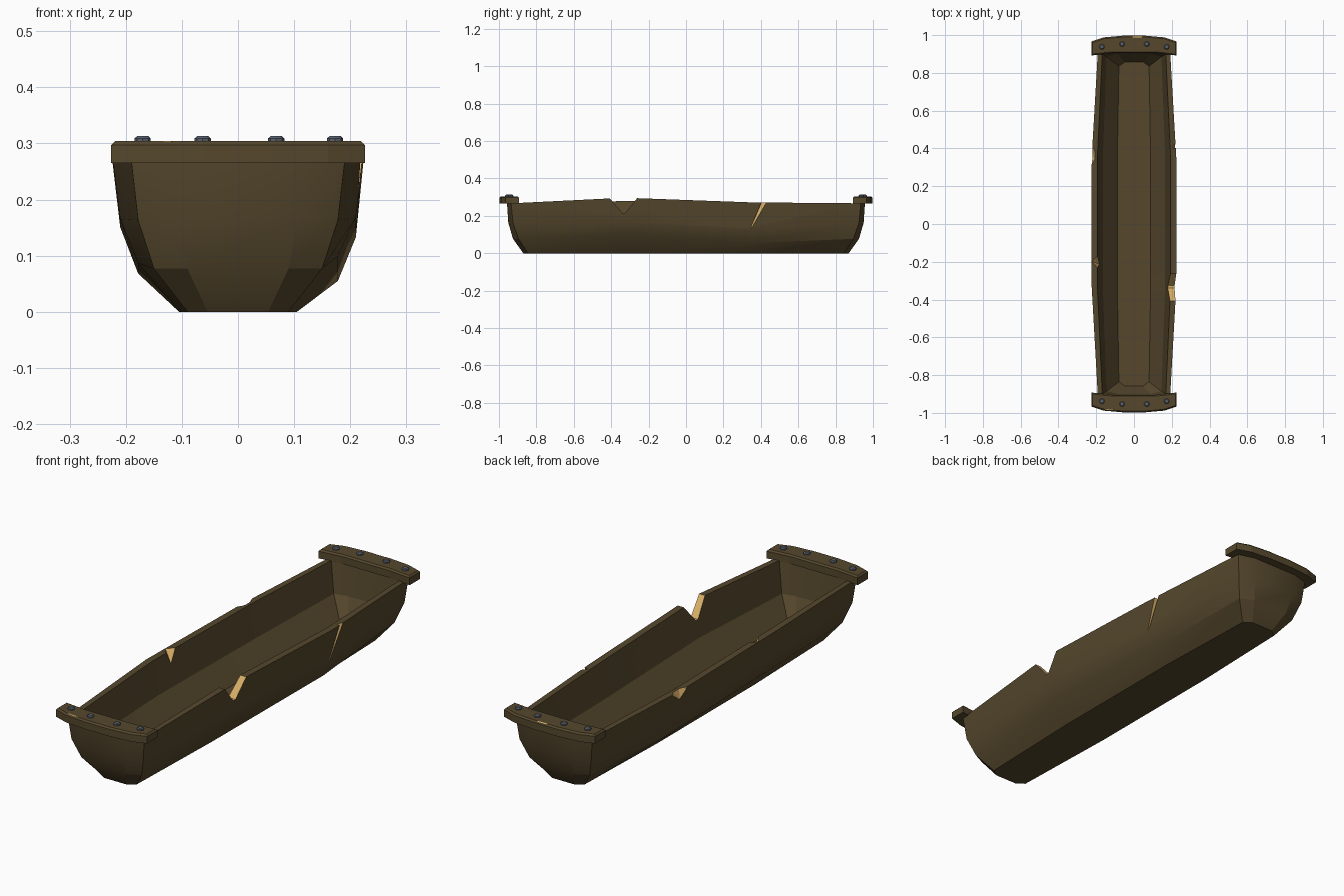
import bpy, bmesh, math

if "Cube" in bpy.data.objects:
    bpy.data.objects.remove(bpy.data.objects["Cube"])


def material(name, rgb):
    m = bpy.data.materials.new(name)
    m.diffuse_color = (*rgb, 1)
    m.use_nodes = True
    m.node_tree.nodes["Principled BSDF"].inputs["Base Color"].default_value = m.diffuse_color
    return m


WOOD = material("dark wood", (0.092, 0.064, 0.026))
RAW = material("raw wood", (0.70, 0.43, 0.14))
IRON = material("iron", (0.10, 0.12, 0.155))


def finish(bm, name, mats, index=0):
    bmesh.ops.recalc_face_normals(bm, faces=bm.faces[:])
    me = bpy.data.meshes.new(name)
    for f in bm.faces:
        f.material_index = index
    bm.to_mesh(me)
    bm.free()
    for m in mats:
        me.materials.append(m)
    ob = bpy.data.objects.new(name, me)
    bpy.context.collection.objects.link(ob)
    return ob


def activate(ob):
    bpy.ops.object.select_all(action='DESELECT')
    ob.select_set(True)
    bpy.context.view_layer.objects.active = ob


def chip(target, pts):
    """Cut a convex splinter out of target, leaving raw wood on the cut."""
    bm = bmesh.new()
    verts = [bm.verts.new(p) for p in pts]
    bmesh.ops.convex_hull(bm, input=verts)
    cutter = finish(bm, "chip_cutter", [WOOD, RAW], 1)
    cutter.hide_render = True
    mod = target.modifiers.new("chip", 'BOOLEAN')
    mod.operation, mod.solver, mod.object = 'DIFFERENCE', 'EXACT', cutter
    activate(target)
    bpy.ops.object.modifier_apply(modifier=mod.name)
    bpy.data.objects.remove(cutter)


# Hull: rings lofted up the outside, over the rim and down the inside
def ring(bm, wm, we, z, yc, ye, d1=0, d2=0):
    right = [(we, -yc, 0), (wm, -.33, d1), (wm, .35, d2), (we, yc, 0)]
    left = [(-x, y, d * .4) for x, y, d in reversed(right)]
    h = we * .6
    pts = right + [(h, ye, 0), (-h, ye, 0)] + left + [(-h, -ye, 0), (h, -ye, 0)]
    return [bm.verts.new((x, y, z + d)) for x, y, d in pts]


levels = [  # mid width, end width, height, corner y, end y, height shifts
    (.105, .090, .000, .845, .870),
    (.178, .150, .077, .895, .925, .023, -.022),
    (.210, .178, .163, .925, .950, .005, -.03),
    (.224, .190, .267, .935, .957, .030, .005),
    (.194, .168, .267, .900, .912, .030, .005),
    (.165, .145, .130, .885, .900, .010, -.01),
    (.088, .080, .040, .835, .858),
]
bm = bmesh.new()
rings = [ring(bm, *lv) for lv in levels]
for a, b in zip(rings, rings[1:]):
    n = len(a)
    for i in range(n):
        j = (i + 1) % n
        bm.faces.new((a[i], a[j], b[j], b[i]))
bm.faces.new(rings[0])
bm.faces.new(rings[-1])
hull = finish(bm, "trough_hull", [WOOD, RAW])

# Broken notch through the right wall
chip(hull, [(x, y, z) for x in (.12, .3)
            for y, z in ((-.425, .315), (-.34, .215), (-.325, .215), (-.245, .315))])
# Split on the outside of the right wall
chip(hull, [(.26, .33, .11), (.26, .41, .29), (.26, .50, .29),
            (.202, .412, .29), (.207, .345, .135)])
# Splinter on the inner edge of the left rim
chip(hull, [(-.228, -.195, .285), (-.15, -.29, .285), (-.15, -.11, .285),
            (-.165, -.22, .20), (-.18, -.20, .33)])
# Splinter on the outer edge of the left rim
chip(hull, [(-.26, .27, .29), (-.26, .52, .29), (-.20, .34, .29), (-.20, .40, .29),
            (-.245, .30, .225), (-.222, .36, .225)])
activate(hull)
bpy.ops.object.shade_smooth_by_angle(angle=math.radians(20))


# End caps: bowed planks with eased edges
def cap(name, s):
    half = [(.226, .892), (.226, .966), (.16, .988)]
    outline = half + [(.06, .997), (-.06, .997)]
    outline += [(-x, y) for x, y in reversed(half)] + [(-.12, .904), (.12, .904)]
    bm = bmesh.new()
    base = bm.faces.new([bm.verts.new((x, s * y, .265)) for x, y in outline])
    top = bmesh.ops.extrude_face_region(bm, geom=[base])["geom"]
    for v in top:
        if isinstance(v, bmesh.types.BMVert):
            v.co.z = .304
    bm.normal_update()
    edges = [e for e in bm.edges if all(v.co.z > .3 for v in e.verts)]
    bmesh.ops.bevel(bm, geom=edges, offset=.007, segments=1, affect='EDGES')
    ob = finish(bm, name, [WOOD, RAW])
    # Bolts
    for i, (x, y) in enumerate(((-.17, .938), (-.063, .953), (.068, .953), (.173, .938))):
        b = bmesh.new()
        bmesh.ops.create_cone(b, cap_ends=True, segments=8, radius1=.0145, radius2=.0145, depth=.018)
        rim = [e for e in b.edges if all(v.co.z > 0 for v in e.verts)]
        bmesh.ops.bevel(b, geom=rim, offset=.004, segments=1, affect='EDGES')
        bmesh.ops.translate(b, verts=b.verts[:], vec=(x, s * y, .304))
        finish(b, f"{name}_bolt_{i + 1}", [IRON])
    return ob


front = cap("front_cap", -1)
back = cap("back_cap", 1)
chip(front, [(-.17, -1.02, .32), (-.165, -1.02, .293), (-.15, -.965, .308),
             (-.10, -.968, .308), (-.04, -1.02, .301), (-.04, -1.02, .32)])
chip(back, [(-.05, 1.02, .32), (-.05, 1.02, .296), (.05, 1.02, .285),
            (.05, 1.02, .32), (-.02, .982, .308), (.04, .982, .308)])
